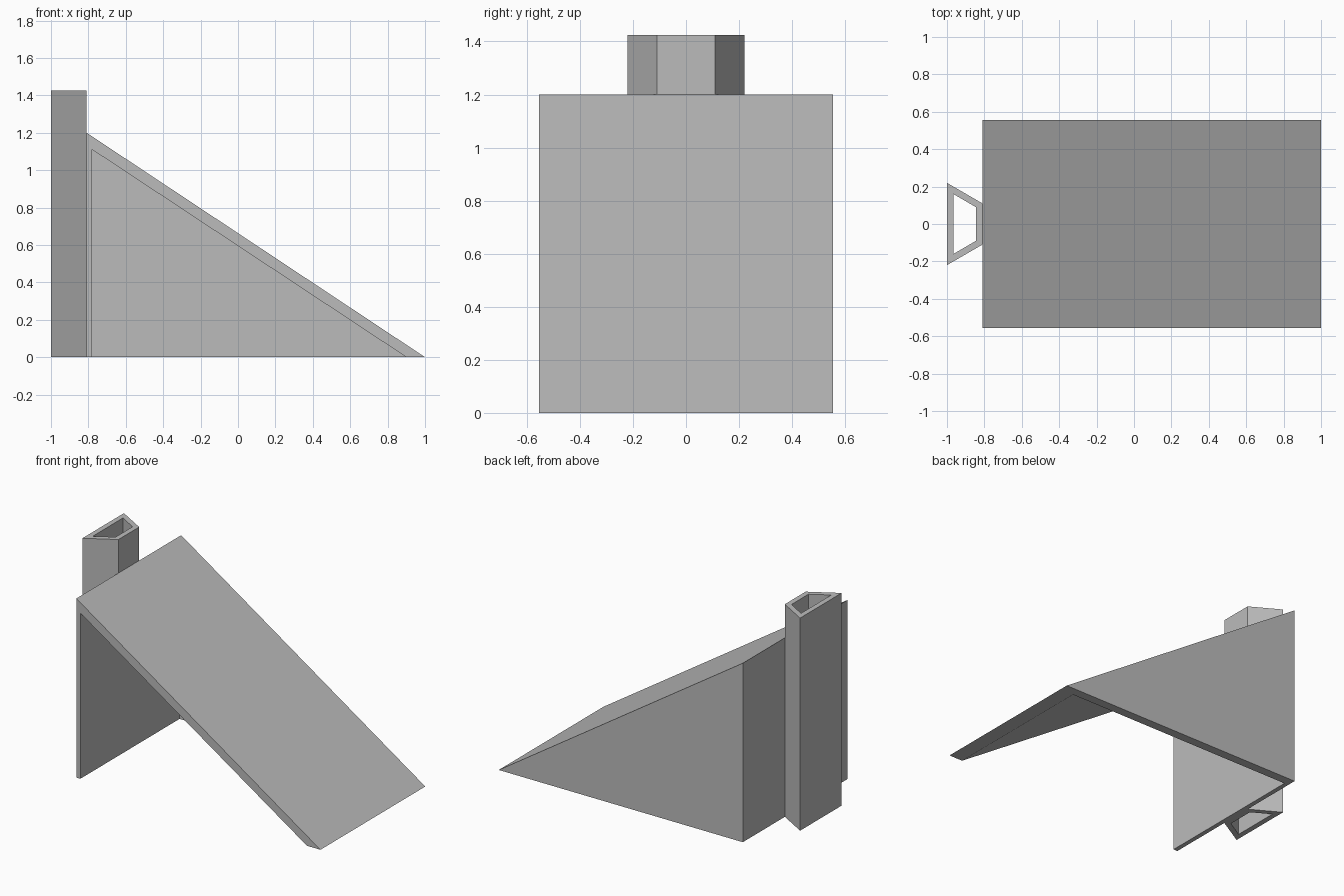
import bpy, bmesh
from mathutils import Vector

cube = bpy.data.objects.get("Cube")
if cube:
    bpy.data.objects.remove(cube, do_unlink=True)

grey = bpy.data.materials.new("plain_grey")
grey.use_nodes = True
colour = (0.5, 0.5, 0.5, 1)
grey.diffuse_color = colour
grey.node_tree.nodes["Principled BSDF"].inputs["Base Color"].default_value = colour


def finish(name, bm):
    bmesh.ops.recalc_face_normals(bm, faces=bm.faces)
    mesh = bpy.data.meshes.new(name)
    bm.to_mesh(mesh)
    bm.free()
    mesh.materials.append(grey)
    obj = bpy.data.objects.new(name, mesh)
    bpy.context.collection.objects.link(obj)
    return obj


def loft(bm, start, end):
    """Join two matching loops with a band of quads."""
    n = len(start)
    for i in range(n):
        j = (i + 1) % n
        bm.faces.new((start[i], start[j], end[j], end[i]))


half, wall = 0.555, 0.06
outer = [(-0.81, 0), (-0.81, 1.2), (1, 0)]
inner = [(-0.78, 0), (-0.78, 1.11), (0.9, 0)]

# Wedge shell: closed back, open front and underside
bm = bmesh.new()


def ring(profile, y):
    return [bm.verts.new((x, y, z)) for x, z in profile]


out_front, out_back = ring(outer, -half), ring(outer, half)
in_front, in_back = ring(inner, -half), ring(inner, half - wall)
for a, b in ((0, 1), (1, 2)):
    bm.faces.new((out_front[a], out_front[b], out_back[b], out_back[a]))  # upright and ramp
    bm.faces.new((in_front[a], in_front[b], in_back[b], in_back[a]))      # inner surfaces
    bm.faces.new((out_front[a], out_front[b], in_front[b], in_front[a]))  # front rim
bm.faces.new(out_back)
bm.faces.new(in_back)
# Bottom rim, around the open underside
bm.faces.new((out_front[0], in_front[0], in_back[0], out_back[0]))
bm.faces.new((out_front[2], in_front[2], in_back[2], out_back[2]))
bm.faces.new((out_back[0], in_back[0], in_back[2], out_back[2]))
finish("wedge_shell", bm)

# Hollow tapered column, open at both ends
bm = bmesh.new()


def trapezoid(x0, y0, x1, y1, z):
    return [bm.verts.new((x, y, z)) for x, y in ((x0, -y0), (x1, -y1), (x1, y1), (x0, y0))]


loops = []
for size, z in (("out", 0), ("out", 1.425), ("in", 1.425), ("in", 0)):
    dims = (-1, 0.22, -0.81, 0.11) if size == "out" else (-0.965, 0.16, -0.845, 0.09)
    loops.append(trapezoid(*dims, z))
for i in range(4):
    loft(bm, loops[i], loops[(i + 1) % 4])
finish("hollow_column", bm)
